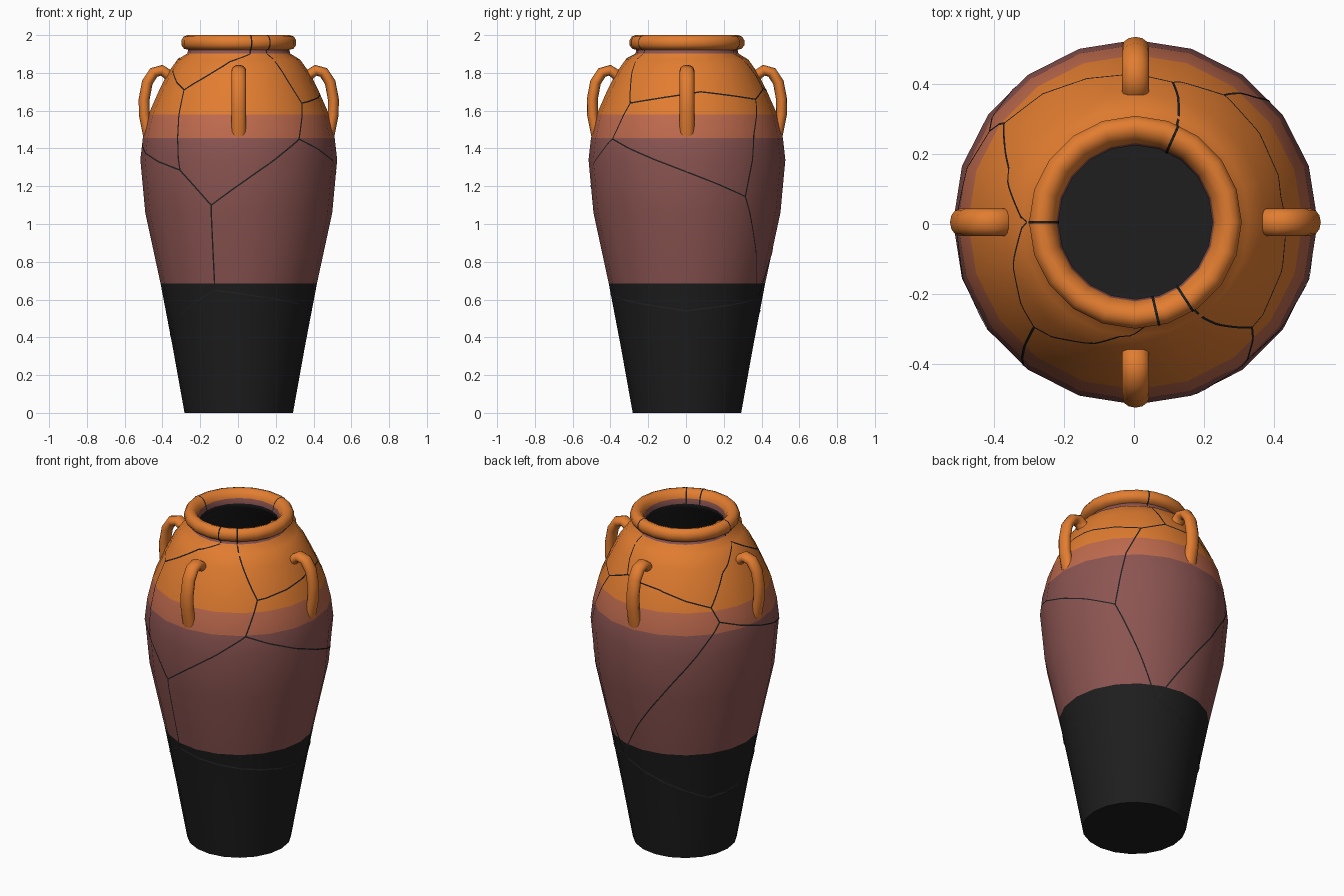
import bpy, bmesh
from math import sin, cos, pi, radians, atan2, hypot, ceil
from mathutils import Vector

if "Cube" in bpy.data.objects:
    bpy.data.objects.remove(bpy.data.objects["Cube"])

SIDES = 20
CX, CY = 0.004, 0.005          # axis of the jar

def material(name, rgb):
    m = bpy.data.materials.new(name)
    m.diffuse_color = (*rgb, 1)
    m.use_nodes = True
    m.node_tree.nodes["Principled BSDF"].inputs["Base Color"].default_value = m.diffuse_color
    return m

ORANGE, CLAY, MAROON, BLACK = 0, 1, 2, 3
mats = [material("orange glaze", (0.76, 0.205, 0.030)),
        material("light clay", (0.52, 0.145, 0.075)),
        material("maroon glaze", (0.26, 0.090, 0.083)),
        material("black glaze", (0.013, 0.013, 0.013))]

def finish(name, bm, smooth=True, angle=50):
    me = bpy.data.meshes.new(name)
    bm.to_mesh(me)
    bm.free()
    ob = bpy.data.objects.new(name, me)
    bpy.context.collection.objects.link(ob)
    for m in mats:
        me.materials.append(m)
    ob.location = (CX, CY, 0)
    if smooth:
        bpy.context.view_layer.objects.active = ob
        ob.select_set(True)
        bpy.ops.object.shade_smooth_by_angle(angle=radians(angle))
        ob.select_set(False)
    return ob

# Jar wall: (radius, height, colour of the band that starts here)
outer = [(0.287, 0.0, BLACK), (0.35, 0.35, BLACK), (0.414, 0.685, MAROON),
         (0.495, 1.06, MAROON), (0.521, 1.34, MAROON), (0.508, 1.455, CLAY),
         (0.478, 1.58, ORANGE), (0.425, 1.70, ORANGE), (0.375, 1.80, ORANGE),
         (0.325, 1.87, ORANGE), (0.272, 1.903, MAROON)]
lip = [(0.268, 1.922, ORANGE), (0.290, 1.928, ORANGE), (0.304, 1.947, ORANGE),
       (0.304, 1.972, ORANGE), (0.292, 1.992, ORANGE), (0.272, 2.0, ORANGE),
       (0.250, 1.993, ORANGE), (0.234, 1.975, ORANGE), (0.226, 1.955, MAROON)]
inner = [(0.220, 1.925, BLACK), (0.222, 1.90, BLACK), (0.34, 1.80, BLACK),
         (0.44, 1.58, BLACK), (0.48, 1.34, BLACK), (0.455, 1.06, BLACK),
         (0.375, 0.685, BLACK), (0.25, 0.05, BLACK)]
profile = outer + lip + inner

bm = bmesh.new()
rings = [[bm.verts.new((r * cos(2 * pi * i / SIDES), r * sin(2 * pi * i / SIDES), z))
          for i in range(SIDES)] for r, z, c in profile]
for k in range(len(rings) - 1):
    for i in range(SIDES):
        j = (i + 1) % SIDES
        f = bm.faces.new((rings[k][i], rings[k][j], rings[k + 1][j], rings[k + 1][i]))
        f.material_index = profile[k][2]
bm.faces.new(rings[0][::-1]).material_index = BLACK
bm.faces.new(rings[-1]).material_index = BLACK
finish("jar_body", bm)

# Four loop handles, an oval section swept along a path (radius, height)
path = [(0.35, 1.74), (0.372, 1.79), (0.408, 1.814), (0.450, 1.802),
        (0.484, 1.75), (0.501, 1.66), (0.500, 1.58), (0.478, 1.47)]
for n, name in enumerate(["right", "back", "left", "front"]):
    bm = bmesh.new()
    a = n * pi / 2
    out, side = Vector((cos(a), sin(a), 0)), Vector((-sin(a), cos(a), 0))
    loops = []
    for i, (r, z) in enumerate(path):
        p, q = path[max(i - 1, 0)], path[min(i + 1, len(path) - 1)]
        t = Vector((q[0] - p[0], q[1] - p[1])).normalized()
        nrm = out * -t.y + Vector((0, 0, t.x))
        c = out * r + Vector((0, 0, z))
        loops.append([bm.verts.new(c + nrm * 0.029 * cos(k * pi / 6) + side * 0.039 * sin(k * pi / 6))
                      for k in range(12)])
    for A, B in zip(loops, loops[1:]):
        for k in range(12):
            bm.faces.new((A[k], A[(k + 1) % 12], B[(k + 1) % 12], B[k]))
    bm.faces.new(loops[0])
    bm.faces.new(loops[-1])
    bmesh.ops.recalc_face_normals(bm, faces=bm.faces)
    finish(name + "_handle", bm)

# Cracks: thin dark ribbons lying on the faceted wall
def facet(a):
    h = pi / SIDES
    return cos(h) / cos(a % (2 * h) - h)

def wall_radius(z):
    for (r0, z0, _), (r1, z1, _) in zip(outer, outer[1:]):
        if z <= z1:
            return r0 + (r1 - r0) * (z - z0) / (z1 - z0)
    return outer[-1][0]

def on_wall(a, z):
    r = wall_radius(z) * facet(a) + 0.002
    return Vector((r * cos(a), r * sin(a), z))

def ribbon(bm, pts, normals, width=0.0075):
    prev = None
    for i, p in enumerate(pts):
        t = pts[min(i + 1, len(pts) - 1)] - pts[max(i - 1, 0)]
        s = t.cross(normals[i]).normalized() * width / 2
        pair = (bm.verts.new(p - s), bm.verts.new(p + s))
        if prev:
            bm.faces.new((prev[0], prev[1], pair[1], pair[0])).material_index = BLACK
        prev = pair

# crack junctions: (angle in degrees, height)
J = {"a": (180, 1.88), "b": (226, 1.71), "c": (233, 1.285), "d": (253, 1.10),
     "e": (252, 0.65), "f": (190, 0.425), "g": (0, 0.54), "h": (309, 1.45),
     "i": (318, 1.64), "j": (55, 1.66), "k": (75, 1.72), "l": (45, 1.47),
     "m": (38, 1.145), "n": (68, 0.60), "o": (148, 1.515), "p": (143, 1.60),
     "q": (283, 1.90), "r": (303, 1.90), "s": (66, 1.90), "t": (10, 1.70),
     "u": (106, 1.69), "v": (190, 1.395), "w": (147, 0.39), "x": (157, 1.76),
     "y": (262, 1.86)}
bm = bmesh.new()
for chain in ["abcdegn", "efwn", "dhir", "byq", "itjks", "jlmn", "hm", "kuponcv"[:5],
              "ovc", "axp"]:
    for c0, c1 in zip(chain, chain[1:]):
        (a0, z0), (a1, z1) = J[c0], J[c1]
        da = (a1 - a0 + 180) % 360 - 180
        steps = max(2, ceil(hypot(da / 3, (z1 - z0) / 0.03)))
        # walk the angle and height evenly, following every facet
        pts = [on_wall(radians(a0 + da * s / steps), z0 + (z1 - z0) * s / steps)
               for s in range(steps + 1)]
        ribbon(bm, pts, [Vector((p.x, p.y, 0.12)).normalized() for p in pts])
# cracks running over the lip
for deg in (66, 180, 283, 303):
    a = radians(deg)
    pts, nrms = [], []
    sect = [(r, z) for r, z, _ in outer[-1:] + lip + inner[:1]]
    for i, (r, z) in enumerate(sect):
        p, q = sect[max(i - 1, 0)], sect[min(i + 1, len(sect) - 1)]
        n = Vector((q[1] - p[1], p[0] - q[0])).normalized()
        rr, zz = r * facet(a) + n.x * 0.002, min(z + n.y * 0.002, 2.001)
        pts.append(Vector((rr * cos(a), rr * sin(a), zz)))
        nrms.append(Vector((n.x * cos(a), n.x * sin(a), n.y)))
    ribbon(bm, pts, nrms)
finish("cracks", bm, smooth=False)
